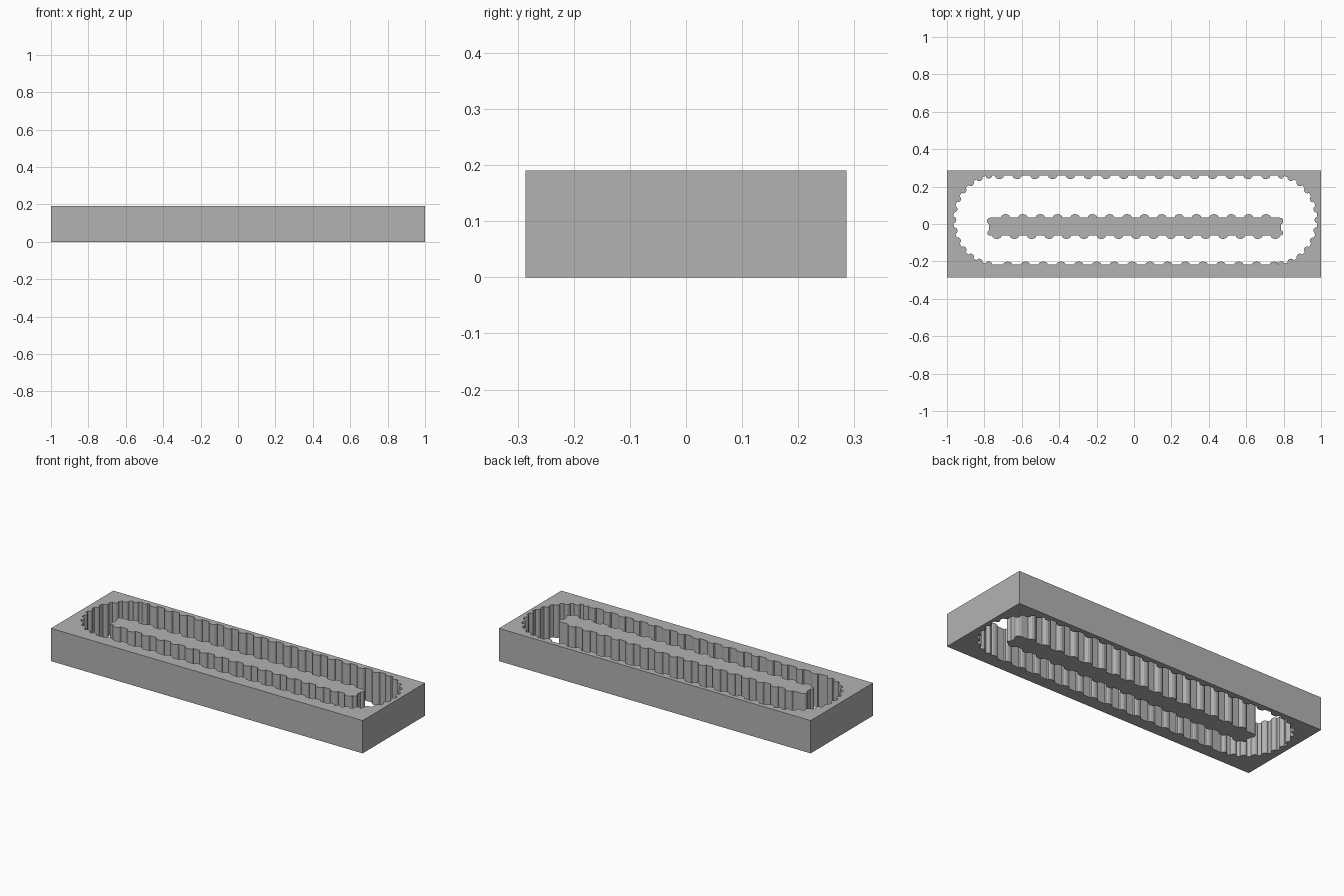
import bpy, bmesh
from math import sin, cos, pi
from mathutils import Vector

if "Cube" in bpy.data.objects:
    bpy.data.objects.remove(bpy.data.objects["Cube"], do_unlink=True)

HEIGHT = 0.19
grey = bpy.data.materials.new("plain grey")
grey.use_nodes = True
grey.diffuse_color = (0.45, 0.45, 0.45, 1)
grey.node_tree.nodes["Principled BSDF"].inputs["Base Color"].default_value = (0.45, 0.45, 0.45, 1)


def bump(x, y, nx, ny, width, depth, steps=6):
    """Half-round tooth at a wall point, traced with its normal on the right."""
    normal = Vector((nx, ny)).normalized()
    along = Vector((-normal.y, normal.x))
    return [Vector((x, y)) - along * cos(pi * i / steps) * width / 2
            + normal * sin(pi * i / steps) * depth for i in range(steps + 1)]


def row(x0, x1, count, y, ny, width, depth):
    """Evenly spaced teeth along a straight wall."""
    points = []
    for i in range(count):
        points += bump(x0 + (x1 - x0) * i / (count - 1), y, 0, ny, width, depth)
    return points


def arc(cx, rx, start, count=13):
    """Teeth pointing inward around one rounded end of the slot, clockwise."""
    points = []
    for i in range(count):
        a = start - pi * (i + 0.5) / count
        points += bump(cx + rx * cos(a), 0.022 + 0.238 * sin(a),
                       -cos(a), -sin(a), 0.034, 0.015)
    return points


def prism(name, loops):
    """Fill nested outlines and extrude them to full height."""
    bm = bmesh.new()
    edges = []
    for loop in loops:
        verts = [bm.verts.new((p[0], p[1], 0)) for p in loop]
        edges += [bm.edges.new((v, verts[i - 1])) for i, v in enumerate(verts)]
    bmesh.ops.triangle_fill(bm, edges=edges, use_beauty=True)
    result = bmesh.ops.extrude_face_region(bm, geom=bm.faces[:], use_keep_orig=True)
    for v in result["geom"]:
        if isinstance(v, bmesh.types.BMVert):
            v.co.z = HEIGHT
    bmesh.ops.recalc_face_normals(bm, faces=bm.faces[:])
    bmesh.ops.dissolve_limit(bm, angle_limit=0.001, verts=bm.verts[:], edges=bm.edges[:])
    mesh = bpy.data.meshes.new(name)
    bm.to_mesh(mesh)
    bm.free()
    mesh.materials.append(grey)
    bpy.context.collection.objects.link(bpy.data.objects.new(name, mesh))


# Rectangular block with a toothed, round-ended slot
block = [(-1, -0.286), (1, -0.286), (1, 0.286), (-1, 0.286)]
slot = (row(-0.72, 0.705, 16, 0.26, -1, 0.05, 0.02)
        + arc(0.76, 0.22, pi / 2)
        + row(0.75, -0.675, 16, -0.216, 1, 0.05, 0.015)
        + arc(-0.75, 0.215, -pi / 2))
prism("slotted_block", [block, slot])

# Toothed bar standing in the slot
bar = (row(0.706, -0.687, 16, 0.035, 1, 0.05, 0.018)
       + [(-0.765, 0.035)]
       + bump(-0.775, 0.016, -1, 0, 0.032, 0.011)
       + bump(-0.775, -0.048, -1, 0, 0.026, 0.009)
       + row(-0.733, 0.755, 17, -0.062, -1, 0.05, 0.018)
       + bump(0.787, -0.048, 1, 0, 0.026, 0.011)
       + bump(0.787, 0.016, 1, 0, 0.032, 0.011)
       + [(0.775, 0.035)])
prism("toothed_bar", [bar])
